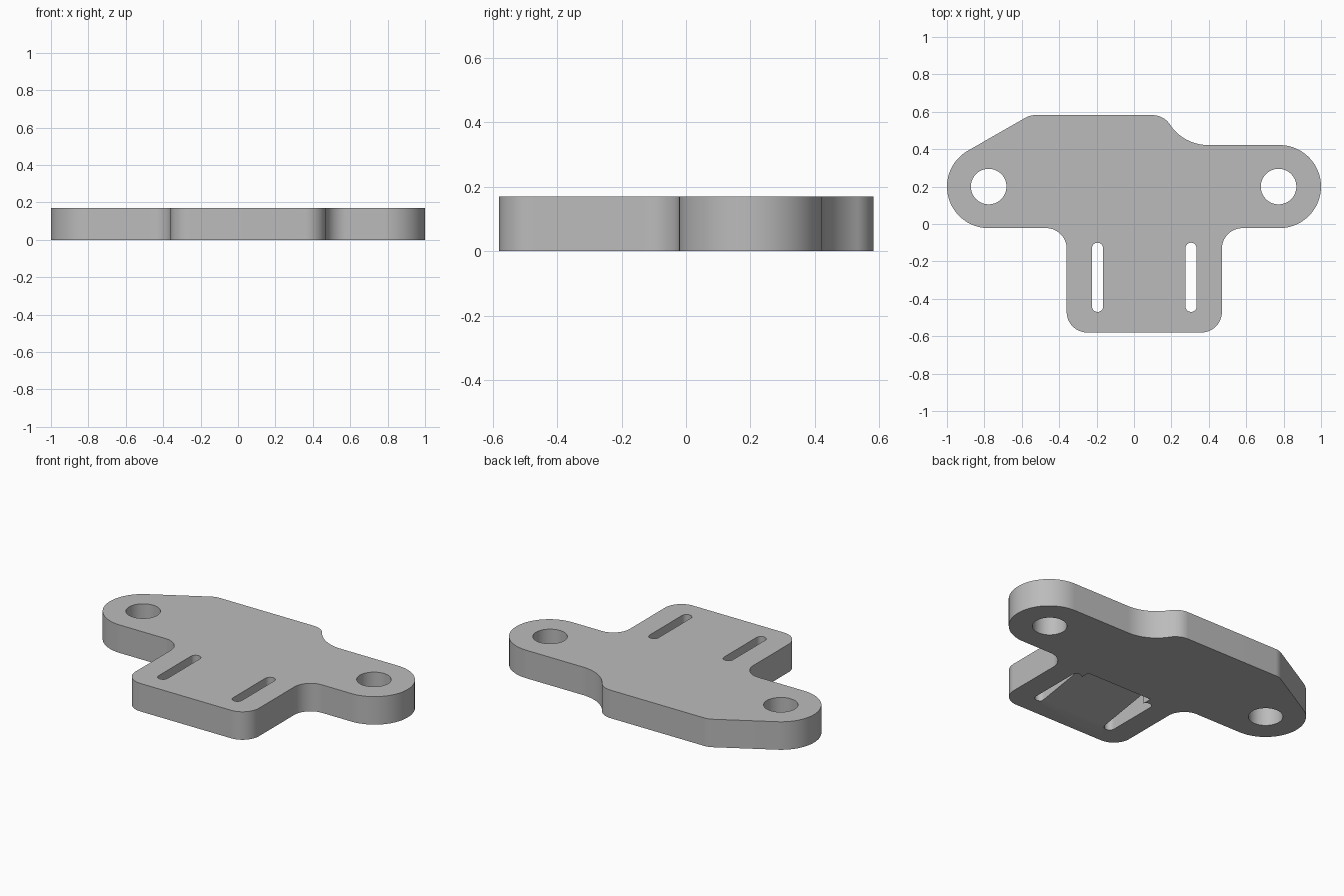
import bpy
import bmesh
from math import pi, tan
from mathutils import Vector

default = bpy.data.objects.get("Cube")
if default:
    bpy.data.objects.remove(default, do_unlink=True)

THICK = 0.17

grey = bpy.data.materials.new("plain_grey")
grey.use_nodes = True
grey.diffuse_color = (0.5, 0.5, 0.5, 1)
grey.node_tree.nodes["Principled BSDF"].inputs["Base Color"].default_value = (0.5, 0.5, 0.5, 1)


def rounded(corners, steps=16):
    """Turn (x, y, radius) corners into an outline with circular fillets."""
    outline = []
    for i, (x, y, r) in enumerate(corners):
        p = Vector((x, y))
        a = (Vector(corners[i - 1][:2]) - p).normalized()
        b = (Vector(corners[(i + 1) % len(corners)][:2]) - p).normalized()
        reach = r / tan(a.angle(b) / 2)
        middle = (a + b).normalized()
        centre = p + middle * reach / a.dot(middle)
        u, v = p + a * reach - centre, p + b * reach - centre
        for k in range(steps + 1):
            point = centre + u.lerp(v, k / steps).normalized() * r
            if not outline or (point - outline[-1]).length > 0.002:
                outline.append(point)
    if (outline[0] - outline[-1]).length < 0.002:
        outline.pop()
    return outline


def prism(name, points, direction):
    """Extrude a closed loop of 3D points into a solid."""
    bm = bmesh.new()
    base = bm.faces.new([bm.verts.new(p) for p in points])
    top = bmesh.ops.extrude_face_region(bm, geom=[base], use_keep_orig=True)
    bmesh.ops.translate(bm, vec=direction,
                        verts=[g for g in top["geom"] if isinstance(g, bmesh.types.BMVert)])
    bmesh.ops.recalc_face_normals(bm, faces=bm.faces)
    mesh = bpy.data.meshes.new(name)
    bm.to_mesh(mesh)
    bm.free()
    mesh.materials.append(grey)
    obj = bpy.data.objects.new(name, mesh)
    bpy.context.collection.objects.link(obj)
    return obj


def plate(name, corners, z, height, steps=16):
    return prism(name, [(p.x, p.y, z) for p in rounded(corners, steps)], (0, 0, height))


def box_corners(x0, x1, y0, y1, r):
    return [(x0, y0, r), (x1, y0, r), (x1, y1, r), (x0, y1, r)]


# Plate outline: two round-ended arms, a raised back edge and a front tab
END, FILLET = 0.2219, 0.11
bracket = plate("mounting_plate", [
    (-0.36, -0.58, FILLET), (0.47, -0.58, FILLET), (0.47, -0.022, FILLET),
    (1, -0.022, END), (1, 0.422, END),
    (0.267, 0.422, 0.245), (0.158, 0.582, 0.11), (-0.556, 0.582, 0.1),
    (-1, 0.328, END), (-1, -0.022, END), (-0.36, -0.022, FILLET)], 0, THICK)

# Cutters: screw holes, strap slots and the sloped recess under the tab
cutters = []
for x in (-0.777, 0.773):
    cutters.append(plate("hole_cutter", box_corners(x - 0.095, x + 0.095, 0.105, 0.295, 0.0949), -0.1, 0.4))
for x in (-0.195, 0.305):
    cutters.append(plate("slot_cutter", box_corners(x - 0.03, x + 0.03, -0.47, -0.1, 0.0299), -0.1, 0.4, 8))
wedge = [(-0.168, -0.47, 0), (-0.168, -0.06, 0.07), (-0.168, -0.06, -0.1), (-0.168, -0.47, -0.1)]
cutters.append(prism("recess_cutter", wedge, (0.446, 0, 0)))

bpy.context.view_layer.objects.active = bracket
bracket.select_set(True)
for cutter in cutters:
    cutter.hide_render = True
    mod = bracket.modifiers.new("cut", "BOOLEAN")
    mod.operation = "DIFFERENCE"
    mod.solver = "EXACT"
    mod.object = cutter
    bpy.ops.object.modifier_apply(modifier=mod.name)
    bpy.data.objects.remove(cutter, do_unlink=True)

bpy.ops.object.shade_smooth_by_angle(angle=pi / 6)
